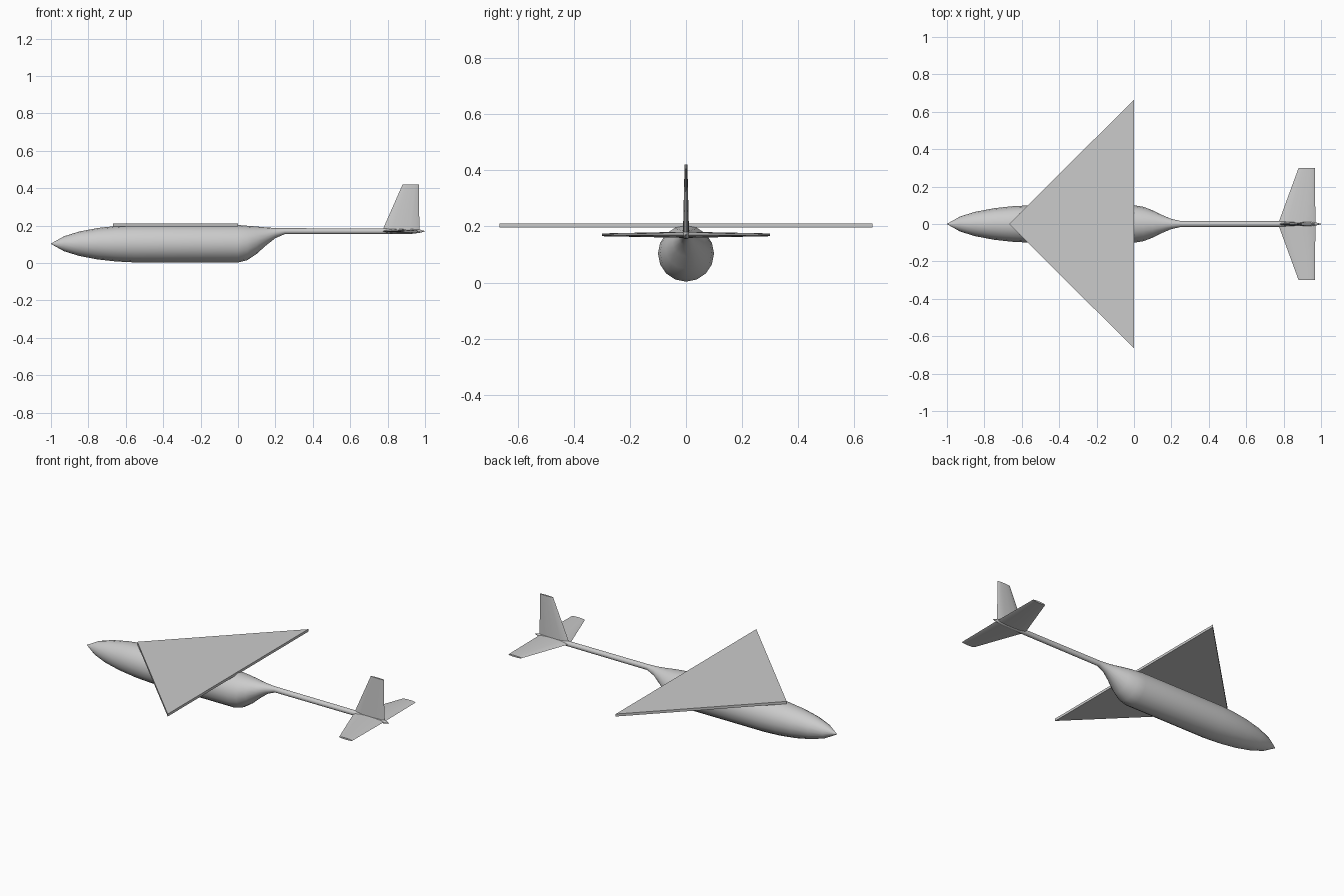
import bpy, bmesh, math
from mathutils import Vector

cube = bpy.data.objects.get("Cube")
if cube:
    bpy.data.objects.remove(cube, do_unlink=True)

# Single grey finish
grey = bpy.data.materials.new("plain_grey")
grey.use_nodes = True
GREY = (0.6, 0.6, 0.6, 1)
grey.diffuse_color = GREY
grey.node_tree.nodes["Principled BSDF"].inputs["Base Color"].default_value = GREY


def loft(name, rings, smooth_angle=None):
    """Skin a list of equal-length point rings and cap both ends."""
    bm = bmesh.new()
    loops = [[bm.verts.new(p) for p in ring] for ring in rings]
    n = len(loops[0])
    for a, b in zip(loops, loops[1:]):
        for i in range(n):
            j = (i + 1) % n
            bm.faces.new((a[i], a[j], b[j], b[i]))
    bm.faces.new(loops[0])
    bm.faces.new(loops[-1])
    bmesh.ops.remove_doubles(bm, verts=bm.verts, dist=0.0001)
    bmesh.ops.recalc_face_normals(bm, faces=bm.faces)
    mesh = bpy.data.meshes.new(name)
    bm.to_mesh(mesh)
    bm.free()
    mesh.materials.append(grey)
    ob = bpy.data.objects.new(name, mesh)
    bpy.context.collection.objects.link(ob)
    if smooth_angle:
        bpy.ops.object.select_all(action='DESELECT')
        ob.select_set(True)
        bpy.context.view_layer.objects.active = ob
        bpy.ops.object.shade_smooth_by_angle(angle=math.radians(smooth_angle))
    return ob


def circle(x, z, r, sides=16):
    angles = [2 * math.pi * i / sides for i in range(sides)]
    return [(x, r * math.cos(a), z + r * math.sin(a)) for a in angles]


# Fuselage with pointed nose, swept-up rear and tail boom: x, centre z, radius
stations = [
    (-1, .103, .001), (-.93, .103, .04), (-.85, .103, .065), (-.75, .103, .084),
    (-.65, .103, .095), (-.55, .103, .1), (0, .103, .1), (.05, .107, .092),
    (.1, .122, .073), (.15, .142, .048), (.2, .16, .027), (.25, .17, .016),
    (.77, .17, .015), (.93, .17, .014), (.97, .17, .009), (1, .17, .001),
]
loft("fuselage", [circle(*s) for s in stations], 40)

# Flat triangular wing
outline = [(-.667, 0), (0, -.665), (0, .665)]
loft("delta_wing", [[(x, y, z) for x, y in outline] for z in (.196, .211)])


def lens(lead, trail, half, span, thick_axis, span_axis):
    """Thin aerofoil section placed at a distance along the span axis."""
    count = 6
    pts = []
    for i in range(2 * count):
        a = math.pi * i / count
        x = (lead + trail) / 2 + (trail - lead) / 2 * math.cos(a)
        pts.append(Vector((x, 0, .17)) + thick_axis * half * math.sin(a) + span_axis * span)
    return pts


# Tail surfaces: span direction, thickness direction and tip distance
Y, Z = Vector((0, 1, 0)), Vector((0, 0, 1))
for name, along, thick, tip in (("tail_fin", Z, Y, .25),
                                ("left_tailplane", -Y, Z, .3),
                                ("right_tailplane", Y, Z, .3)):
    loft(name, [lens(.77, .97, .011, 0, thick, along),
                lens(.88, .967, .005, tip, thick, along)], 40)
